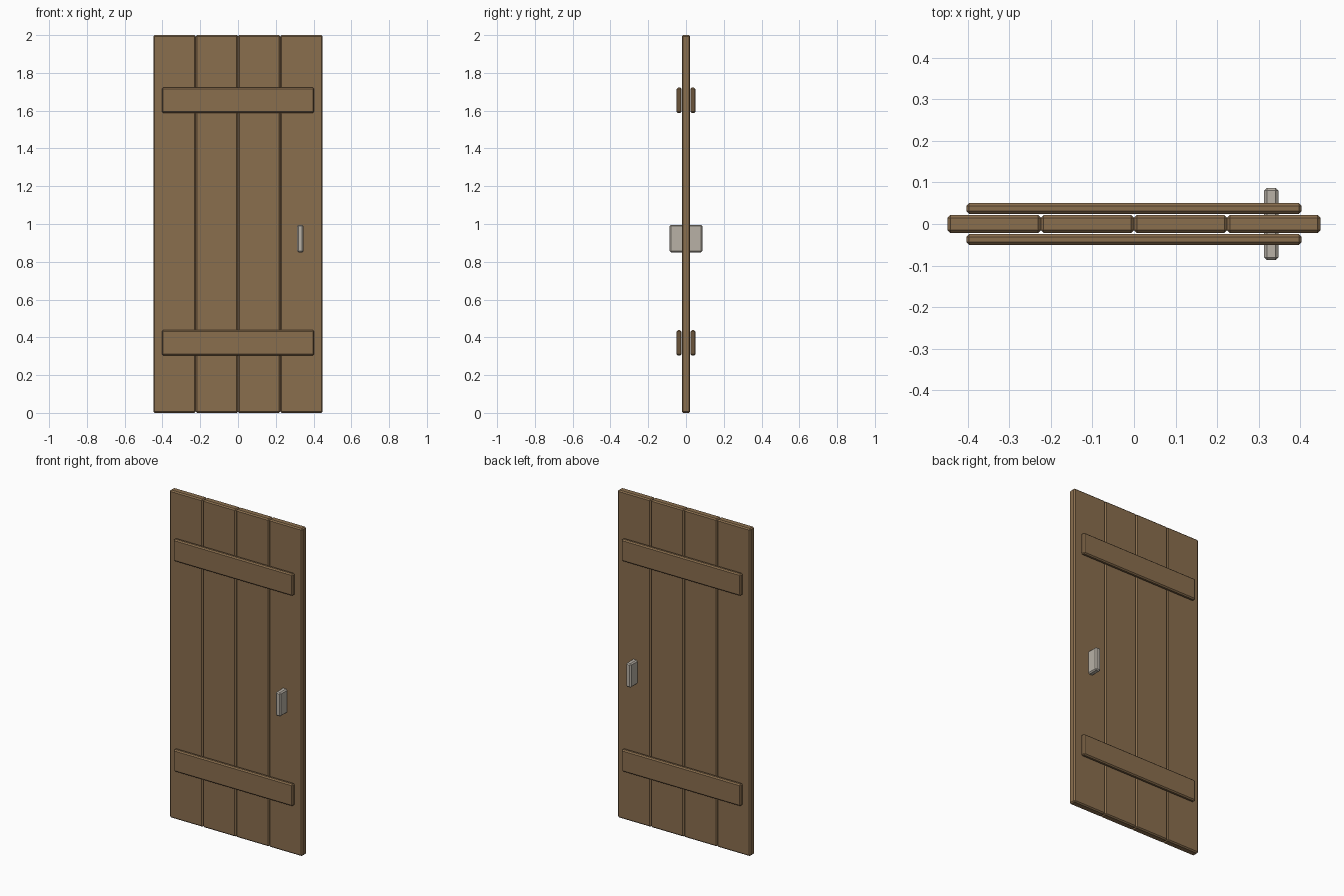
import bpy

default = bpy.data.objects.get("Cube")
if default:
    bpy.data.objects.remove(default, do_unlink=True)


def make_material(name, rgb):
    mat = bpy.data.materials.new(name)
    mat.use_nodes = True
    color = (*rgb, 1.0)
    mat.diffuse_color = color
    mat.node_tree.nodes["Principled BSDF"].inputs["Base Color"].default_value = color
    return mat


wood = make_material("brown wood", (0.254, 0.156, 0.076))
metal = make_material("pale metal", (0.48, 0.44, 0.38))


def chamfered_box(name, low, high, mat, chamfer):
    """Box between two corners with flat chamfered edges."""
    center = [(a + b) / 2 for a, b in zip(low, high)]
    bpy.ops.mesh.primitive_cube_add(size=1, location=center)
    box = bpy.context.object
    box.name = name
    box.scale = [b - a for a, b in zip(low, high)]
    bpy.ops.object.transform_apply(location=False, rotation=False, scale=True)
    box.data.materials.append(mat)
    bevel = box.modifiers.new("chamfer", "BEVEL")
    bevel.width = chamfer
    bevel.segments = 1
    return box


# Four upright planks side by side
half_width, plank_count = 0.448, 4
plank_width = 2 * half_width / plank_count
for i in range(plank_count):
    x = -half_width + i * plank_width
    chamfered_box(f"plank_{i + 1}", (x, -0.022, 0),
                  (x + plank_width, 0.022, 2), wood, 0.007)

# Cross battens and handles on both faces
for side, sign in (("front", -1), ("back", 1)):
    for level, bottom, top in (("lower", 0.304, 0.438), ("upper", 1.588, 1.722)):
        near, far = sorted((sign * 0.024, sign * 0.05))
        chamfered_box(f"{side}_{level}_batten", (-0.403, near, bottom),
                      (0.403, far, top), wood, 0.007)
    near, far = sorted((sign * 0.015, sign * 0.087))
    chamfered_box(f"{side}_handle", (0.313, near, 0.85),
                  (0.347, far, 0.996), metal, 0.007)
